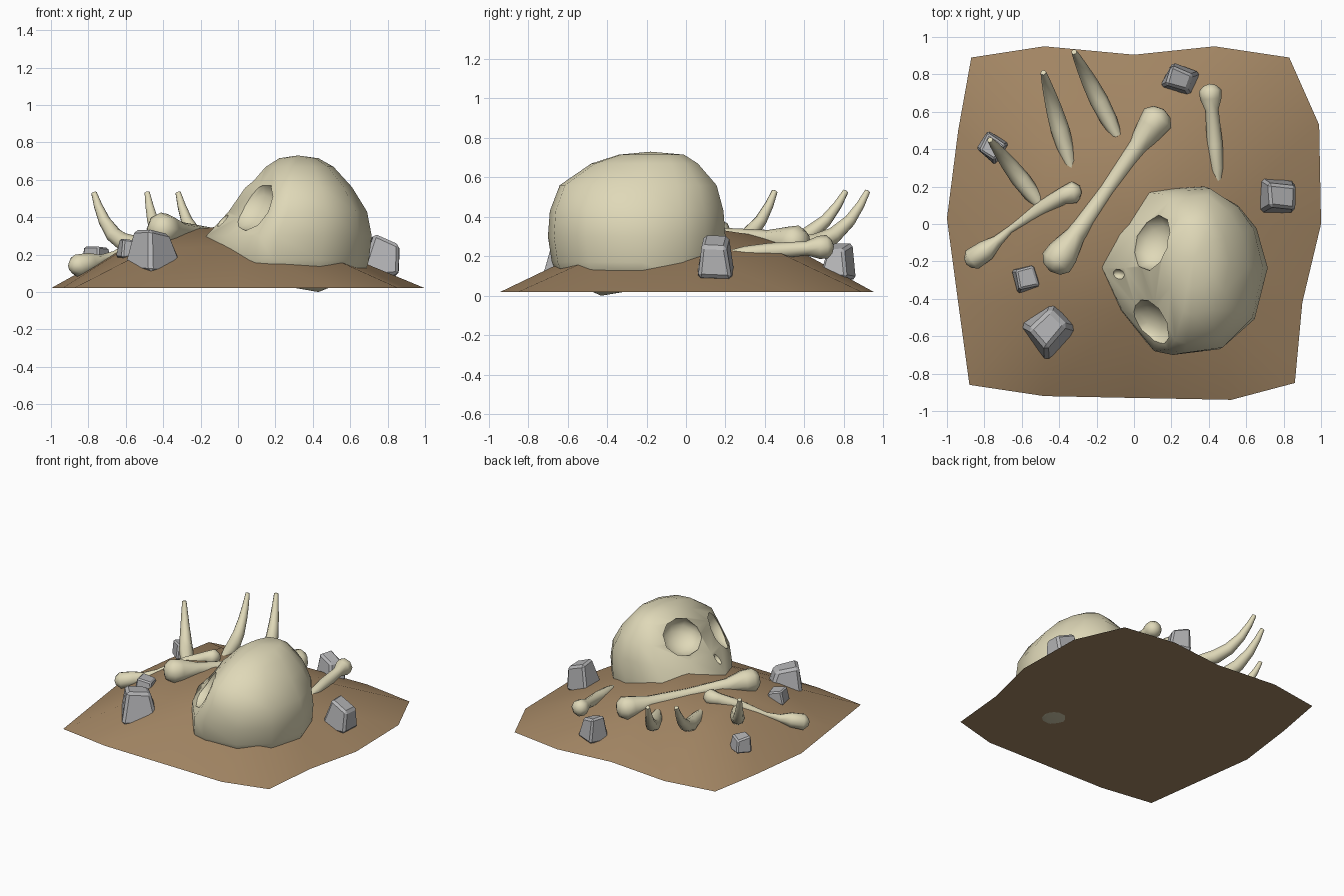
import bpy, bmesh, math, random
from mathutils import Vector, Matrix

if "Cube" in bpy.data.objects:
    bpy.data.objects.remove(bpy.data.objects["Cube"])

random.seed(4)


def material(name, rgb):
    m = bpy.data.materials.new(name)
    m.diffuse_color = (*rgb, 1)
    m.use_nodes = True
    m.node_tree.nodes["Principled BSDF"].inputs["Base Color"].default_value = m.diffuse_color
    return m


BONE = material("bone", (0.74, 0.69, 0.48))
EARTH = material("earth", (0.36, 0.235, 0.125))
STONE = material("stone", (0.46, 0.46, 0.47))


def finish(name, bm, mat, smooth=None):
    bmesh.ops.recalc_face_normals(bm, faces=bm.faces)
    me = bpy.data.meshes.new(name)
    bm.to_mesh(me)
    bm.free()
    ob = bpy.data.objects.new(name, me)
    bpy.context.collection.objects.link(ob)
    me.materials.append(mat)
    if smooth:
        smooth_by_angle(ob, smooth)
    return ob


def smooth_by_angle(ob, angle):
    bpy.ops.object.select_all(action='DESELECT')
    bpy.context.view_layer.objects.active = ob
    ob.select_set(True)
    bpy.ops.object.shade_smooth_by_angle(angle=math.radians(angle))


def loft(bm, rings, start, end):
    """Skin rings of points, closing both ends to a single point."""
    rows = [[bm.verts.new(p) for p in r] for r in rings]
    n = len(rows[0])
    a, b = bm.verts.new(start), bm.verts.new(end)
    for i in range(n):
        j = (i + 1) % n
        bm.faces.new((a, rows[0][j], rows[0][i]))
        bm.faces.new((b, rows[-1][i], rows[-1][j]))
        for r, s in zip(rows, rows[1:]):
            bm.faces.new((r[i], r[j], s[j], s[i]))


# Earth mound: uneven 5 x 5 grid with a flat underside, split along slopes
rows = [
    [(-.88, -.86), (-.48, -.92), (0, -.93), (.52, -.94), (.86, -.85)],
    [(-.94, -.42), (-.47, -.45), (0, -.46), (.46, -.45), (.90, -.42)],
    [(-1, .03), (-.48, .02), (0, 0), (.47, 0), (1, 0)],
    [(-.94, .50), (-.47, .47), (0, .46), (.45, .47), (.99, .53)],
    [(-.87, .89), (-.48, .95), (0, .905), (.43, .95), (.83, .89)]]
heights = [[.23, .25, .20], [.31, .36, .24], [.245, .29, .22]]
bm = bmesh.new()
g = [[bm.verts.new((x, y, heights[j - 1][i - 1] if 0 < i < 4 and 0 < j < 4 else .02))
      for i, (x, y) in enumerate(r)] for j, r in enumerate(rows)]
for j in range(4):
    for i in range(4):
        a, b, c, d = g[j][i], g[j][i + 1], g[j + 1][i + 1], g[j + 1][i]
        if (i < 2) != (j < 2):
            a, b, c, d = b, c, d, a
        bm.faces.new((a, b, c))
        bm.faces.new((a, c, d))
rim = g[0][:] + [g[j][4] for j in (1, 2, 3)] + g[4][::-1] + [g[j][0] for j in (3, 2, 1)]
for e in bm.faces.new(rim[::-1]).edges:
    e.smooth = False
finish("earth_mound", bm, EARTH, 60)

# Skull: plan outline refitted to a box (x0, x1, y0, y1) at each height
outline = [(.06, .17), (.22, .19), (.37, .20), (.55, .10), (.65, -.02), (.71, -.23), (.64, -.5),
           (.45, -.66), (.2, -.69), (.1, -.67), (-.07, -.46), (-.18, -.23), (-.12, -.05)]
levels = [(.10, -.15, .68, -.65, .17), (.17, -.19, .70, -.68, .20), (.30, -.17, .715, -.70, .20),
          (.43, -.05, .69, -.69, .19), (.56, .04, .61, -.64, .155), (.67, .15, .51, -.48, .06),
          (.715, .22, .43, -.34, -.01)]
rings = [[(x0 + (x + .18) / .89 * (x1 - x0), y0 + (y + .69) / .89 * (y1 - y0), z)
          for x, y in outline] for z, x0, x1, y0, y1 in levels]
bm = bmesh.new()
loft(bm, rings, (.43, -.43, 0), (.32, -.18, .73))
skull = finish("skull", bm, BONE)


# Eye sockets and nose opening carved into the skull
def carve(name, centre, normal, size):
    bm = bmesh.new()
    bmesh.ops.create_uvsphere(bm, u_segments=10, v_segments=8, radius=1)
    turn = Vector(normal).to_track_quat('Z', 'Y').to_matrix().to_4x4()
    bm.transform(Matrix.Translation(centre) @ turn @ Matrix.Diagonal((*size, 1)))
    cutter = finish(name, bm, BONE)
    cutter.hide_render = True
    mod = skull.modifiers.new(name, 'BOOLEAN')
    mod.operation, mod.solver, mod.object = 'DIFFERENCE', 'EXACT', cutter
    bpy.context.view_layer.objects.active = skull
    bpy.ops.object.modifier_apply(modifier=name)
    bpy.data.objects.remove(cutter)


carve("left_socket", (.105, -.10, .565), (-.5, .2, .8), (.155, .145, .11))
carve("right_socket", (.07, -.53, .465), (-.5, -.65, .5), (.15, .15, .10))
carve("nose_opening", (-.09, -.27, .39), (-.8, 0, .6), (.03, .045, .04))
smooth_by_angle(skull, 48)


# Tubes with a radius per point, for the long bones and ribs
def tube(name, pts, sides=8):
    P = [Vector(p[:3]) for p in pts]
    rings = []
    for i, p in enumerate(pts):
        d = (P[min(i + 1, len(P) - 1)] - P[max(i - 1, 0)]).normalized()
        u = d.cross(Vector((0, 0, 1))).normalized()
        v = u.cross(d)
        rings.append([P[i] + p[3] * (math.cos(a) * u + math.sin(a) * v)
                      for a in (k * math.tau / sides for k in range(sides))])
    ends = [P[0] + (P[0] - P[1]).normalized() * pts[0][3] * .3,
            P[-1] + (P[-1] - P[-2]).normalized() * pts[-1][3] * .3]
    bm = bmesh.new()
    loft(bm, rings, *ends)
    finish(name, bm, BONE, 60)


def bone(name, a, b, profile):
    a, b = Vector(a), Vector(b)
    tube(name, [(*a.lerp(b, t), r) for t, r in profile])


bone("large_long_bone", (-.44, -.24, .34), (.15, .60, .265),
     [(0, .055), (.04, .088), (.10, .085), (.22, .052), (.5, .042),
      (.78, .052), (.90, .078), (.96, .088), (1, .055)])
bone("back_long_bone", (.405, .74, .25), (.45, .22, .21),
     [(0, .035), (.05, .06), (.13, .058), (.25, .036), (.6, .042), (.85, .035), (1, .02)])
tube("left_long_bone", [(-.89, -.21, .14, .03), (-.865, -.19, .14, .06), (-.79, -.14, .155, .055),
                        (-.73, -.09, .17, .03), (-.66, -.03, .20, .02), (-.50, .08, .275, .04),
                        (-.38, .15, .315, .045), (-.32, .17, .325, .06), (-.29, .17, .325, .035)])

# Curved ribs rising from the ground
rib = [(0, .255, .028), (.2, .255, .045), (.42, .265, .05), (.62, .305, .043),
       (.8, .38, .032), (.92, .46, .023), (1, .53, .015)]
for name, (x0, y0), (x1, y1) in (("rib_left", (-.49, .09), (-.77, .45)),
                                 ("rib_middle", (-.335, .30), (-.485, .81)),
                                 ("rib_right", (-.09, .47), (-.32, .92))):
    tube(name, [(x0 + (x1 - x0) * t, y0 + (y1 - y0) * t, z, r) for t, z, r in rib])


# Chipped stones: tapered, irregular, bevelled blocks
def stone(name, centre, size, angle, taper, lean):
    bm = bmesh.new()
    bmesh.ops.create_cube(bm, size=1)
    for v in bm.verts:
        if v.co.z > 0:
            v.co.x = v.co.x * taper + lean
            v.co.y *= taper
            v.co.z -= .18 * (v.co.x > lean)
        v.co += Vector([random.uniform(-.07, .07) for _ in range(3)])
    bmesh.ops.bevel(bm, geom=bm.edges[:], offset=.08, segments=1, affect='EDGES')
    bm.transform(Matrix.Translation(centre) @ Matrix.Rotation(math.radians(angle), 4, 'Z')
                 @ Matrix.Diagonal((*size, 1)))
    finish(name, bm, STONE)


stone("stone_front", (-.45, -.55, .225), (.26, .23, .23), 42, .55, -.05)
stone("stone_small", (-.58, -.29, .235), (.13, .13, .11), 12, .8, .03)
stone("stone_back", (.255, .77, .18), (.18, .16, .19), -20, .65, -.08)
stone("stone_right", (.76, .145, .195), (.20, .19, .21), 0, .65, .14)
stone("stone_left", (-.76, .415, .19), (.13, .13, .12), 55, .75, 0)
